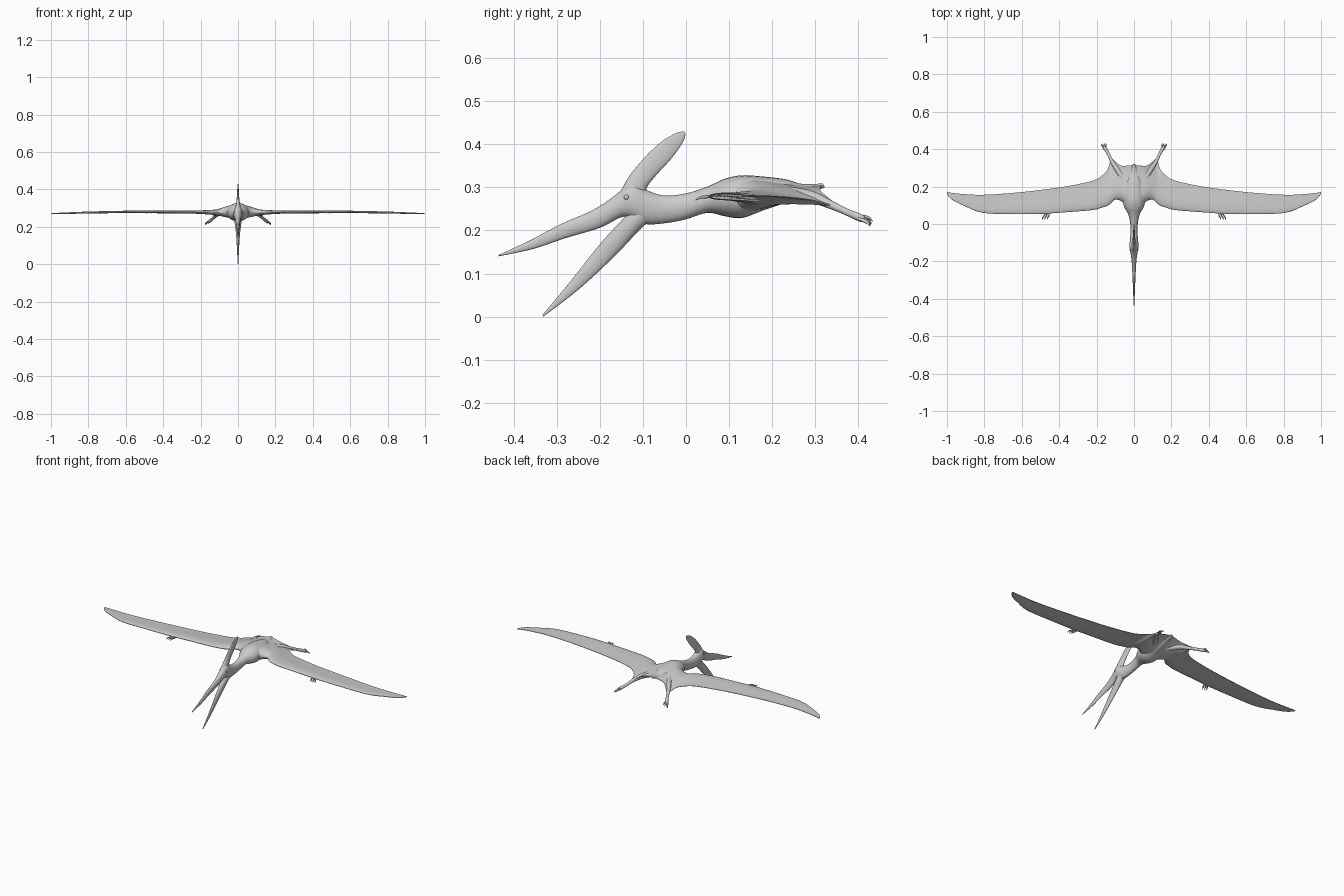
import bpy, bmesh, math
from mathutils import Vector


def smooth(rows, n=5):
    """Catmull-Rom interpolation through rows of numbers."""
    out = []
    for i in range(len(rows) - 1):
        a, b, c, d = (rows[max(i - 1, 0)], rows[i], rows[i + 1], rows[min(i + 2, len(rows) - 1)])
        for k in range(n):
            t = k / n
            out.append([0.5 * (2 * q + (r - p) * t + (2 * p - 5 * q + 4 * r - s) * t * t
                               + (3 * q - p - 3 * r + s) * t ** 3)
                        for p, q, r, s in zip(a, b, c, d)])
    return out + [list(rows[-1])]


def skin(name, rings, mirror=False):
    """Closed surface through a list of equal sized rings."""
    bm = bmesh.new()
    vs = [[bm.verts.new(p) for p in ring] for ring in rings]
    m = len(vs[0])
    for r0, r1 in zip(vs, vs[1:]):
        for j in range(m):
            bm.faces.new((r0[j], r0[(j + 1) % m], r1[(j + 1) % m], r1[j]))
    bm.faces.new(vs[0])
    bm.faces.new(vs[-1])
    bmesh.ops.recalc_face_normals(bm, faces=bm.faces)
    me = bpy.data.meshes.new(name)
    bm.to_mesh(me)
    bm.free()
    ob = bpy.data.objects.new(name, me)
    bpy.context.collection.objects.link(ob)
    if mirror:
        ob.modifiers.new("mirror", 'MIRROR')
    bpy.ops.object.select_all(action='DESELECT')
    ob.select_set(True)
    bpy.context.view_layer.objects.active = ob
    bpy.ops.object.shade_smooth_by_angle(angle=math.radians(50))
    return ob


def profile_loft(name, rows, m=24):
    """Rows: top y, top z, bottom y, bottom z, half width."""
    rings = []
    for ty, tz, by, bz, w in smooth(rows):
        ring = []
        for j in range(m):
            a = 2 * math.pi * j / m
            s = 0.5 + 0.5 * math.cos(a)
            ring.append((w * math.sin(a), by + (ty - by) * s, bz + (tz - bz) * s))
        rings.append(ring)
    return skin(name, rings)


def tube(name, rows, m=12, n=4):
    """Rows: x, y, z, radius; mirrored across x."""
    pts = smooth(rows, n)
    rings = []
    for i, (x, y, z, r) in enumerate(pts):
        d = Vector(pts[min(i + 1, len(pts) - 1)][:3]) - Vector(pts[max(i - 1, 0)][:3])
        u = d.cross(Vector((0, 0, 1))).normalized()
        v = u.cross(d).normalized()
        rings.append([Vector((x, y, z)) + r * (math.cos(a) * u + math.sin(a) * v)
                      for a in (2 * math.pi * j / m for j in range(m))])
    return skin(name, rings, True)


# upper beak, head, neck, torso and tail in one loft
profile_loft("body", [
    (-.435, .143, -.435, .140, .002), (-.36, .178, -.355, .157, .005),
    (-.29, .215, -.28, .182, .008), (-.215, .248, -.20, .206, .012),
    (-.16, .285, -.145, .232, .019), (-.13, .312, -.11, .220, .024),
    (-.09, .293, -.085, .214, .022), (-.05, .281, -.04, .218, .019),
    (0, .286, 0, .226, .020), (.05, .302, .05, .241, .030),
    (.09, .320, .09, .233, .052), (.13, .328, .13, .229, .060),
    (.18, .325, .18, .247, .055), (.23, .319, .23, .264, .040),
    (.27, .308, .27, .280, .022), (.318, .309, .322, .300, .006)])

# lower jaw
profile_loft("lower_jaw", [
    (-.333, .004, -.331, .000, .002), (-.273, .076, -.248, .064, .005),
    (-.20, .168, -.165, .141, .010), (-.147, .226, -.107, .202, .017),
    (-.125, .250, -.085, .220, .019)])

# head crest
profile_loft("head_crest", [
    (-.004, .430, -.001, .424, .002), (-.025, .425, -.007, .405, .003),
    (-.062, .402, -.033, .368, .005), (-.107, .357, -.072, .325, .008),
    (-.143, .308, -.092, .296, .014), (-.150, .270, -.090, .265, .016)])

# wing: x, leading y, trailing y, leading z, trailing z, arm thickness
wing = smooth([
    (0, .09, .316, .280, .304, .036), (.035, .095, .312, .280, .299, .034),
    (.07, .123, .313, .279, .290, .026), (.10, .130, .334, .278, .272, .018),
    (.122, .112, .350, .278, .256, .014), (.14, .098, .295, .278, .270, .012),
    (.17, .088, .260, .278, .274, .010), (.22, .075, .232, .279, .277, .008),
    (.35, .064, .203, .280, .279, .007), (.50, .054, .182, .280, .280, .006),
    (.65, .053, .166, .279, .280, .005), (.81, .060, .156, .276, .278, .004),
    (.91, .098, .160, .273, .275, .003), (.97, .128, .166, .271, .272, .002),
    (.999, .158, .171, .270, .270, .001)])
N = 16
rings = []
for x, yf, yb, zf, zb, t in wing:
    upper, lower = [], []
    for k in range(N + 1):
        u = (k / N) ** 1.5
        h = .0012 + t * math.sin(math.pi * u ** 0.5) ** 1.3 if 0 < k < N else .0012
        y, z = yf + (yb - yf) * u, zf + (zb - zf) * u ** 2
        upper.append((x, y, z + h))
        lower.append((x, y, z - h))
    rings.append(upper + lower[::-1])
skin("wing", rings, True)

# hind legs with toes
tube("hind_leg", [(.03, .20, .285, .022), (.085, .285, .279, .015), (.118, .335, .260, .010),
                  (.135, .370, .244, .008), (.155, .405, .229, .009), (.160, .413, .225, .005)])
for i, (dx, dz) in enumerate([(-.012, .006), (-.003, .0), (.006, -.003), (.014, -.006)]):
    tube(f"toe_{i + 1}", [(.155 + dx * .4, .400, .230 + dz * .4, .004),
                          (.160 + dx * .8, .420, .225 + dz, .0035),
                          (.163 + dx, .433 - .002 * i, .216 + dz, .001)], 8)

# small wing fingers with claws
for i in range(3):
    x = .455 + .013 * i
    tube(f"wing_finger_{i + 1}", [(.455 + .006 * i, .066, .280, .004), (x, .045, .278, .0035),
                                  (x + .008, .032, .276, .003), (x + .010, .022, .270, .0008)], 8)

# eyes
for s in (-1, 1):
    bpy.ops.mesh.primitive_uv_sphere_add(segments=16, ring_count=8, radius=.006,
                                         location=(s * .019, -.138, .277))
    bpy.context.object.name = "eye_right" if s > 0 else "eye_left"
    bpy.ops.object.shade_smooth()
